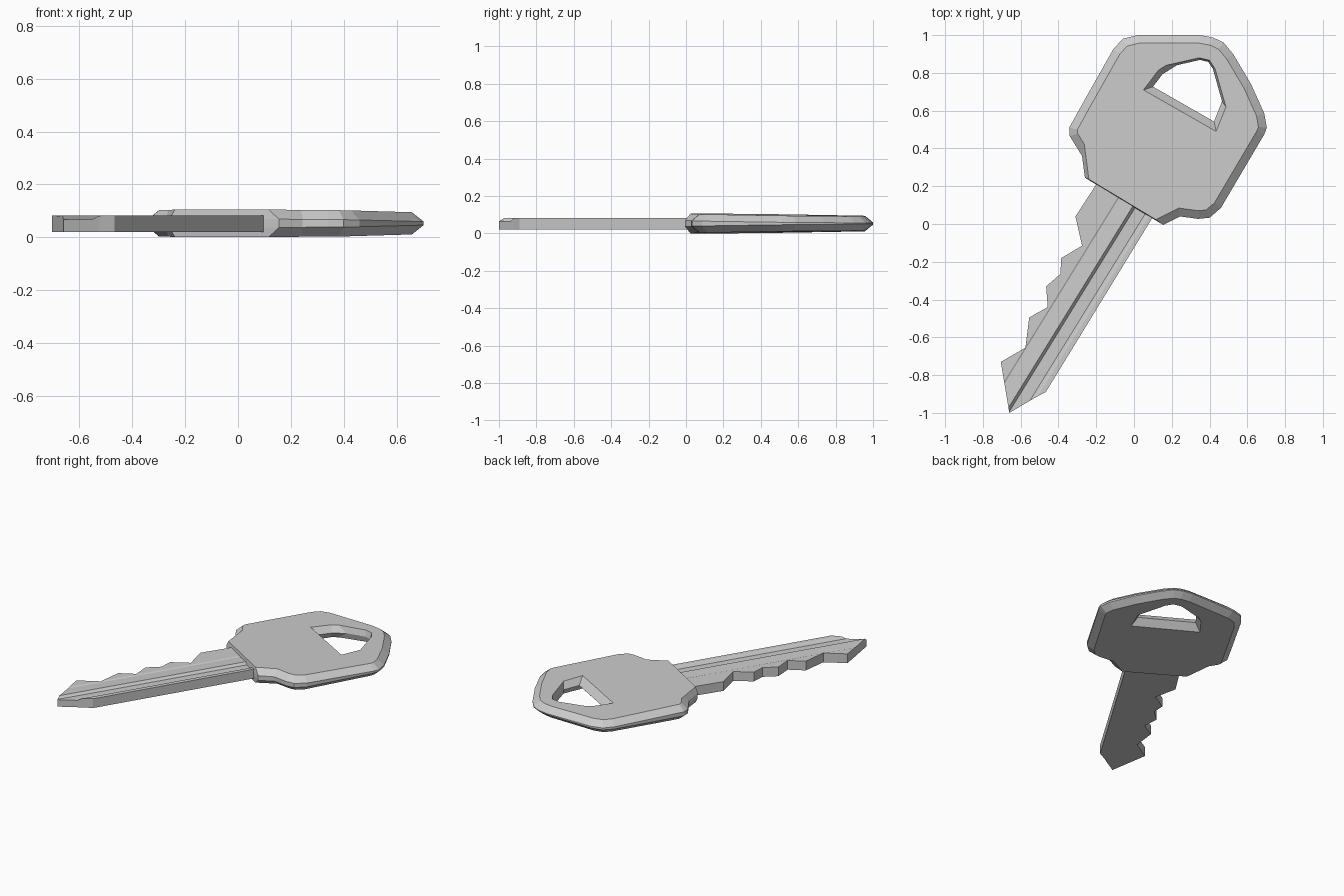
import bpy, bmesh
from mathutils import Vector
from mathutils.geometry import intersect_line_line_2d  # noqa: F401

if "Cube" in bpy.data.objects:
    bpy.data.objects.remove(bpy.data.objects["Cube"])

AXIS = Vector((0.525, 0.851))          # direction of the key, tip to head
SIDE = Vector((0.851, -0.525))         # across the blade
MID_Z = 0.0525


def offset(points, dists):
    """Move every edge of a counter-clockwise loop inward and re-intersect."""
    n, out = len(points), []
    P = [Vector(p) for p in points]
    for i in range(n):
        a, b, c = P[i - 1], P[i], P[(i + 1) % n]
        d1, d2 = (b - a).normalized(), (c - b).normalized()
        n1, n2 = Vector((-d1.y, d1.x)), Vector((-d2.y, d2.x))
        p, q = b + n1 * dists[i - 1], b + n2 * dists[i]
        den = d1.x * d2.y - d1.y * d2.x
        w = q - p
        out.append((p + q) / 2 if abs(den) < 0.05
                   else p + d1 * ((w.x * d2.y - w.y * d2.x) / den))
    return out


def finish(bm, name):
    bmesh.ops.recalc_face_normals(bm, faces=bm.faces)
    me = bpy.data.meshes.new(name)
    bm.to_mesh(me)
    bm.free()
    ob = bpy.data.objects.new(name, me)
    bpy.context.collection.objects.link(ob)
    return ob


def ring(bm, points, half):
    """Closed edge loop whose height above the mid plane tapers along the key."""
    vs = [bm.verts.new((p[0], p[1], MID_Z + half(Vector(p[:2]).dot(AXIS) - 0.075)))
          for p in points]
    es = [bm.edges.new((vs[i - 1], vs[i])) for i in range(len(vs))]
    return vs, es


def skin(bm, rings):
    for (a, _), (b, _) in zip(rings, rings[1:]):
        for i in range(len(a)):
            bm.faces.new((a[i - 1], a[i], b[i], b[i - 1]))


# Head: bevelled plate with a bevelled hole (outlines counter-clockwise)
outline = [(-0.26, 0.245), (0.155, -0.005), (0.245, 0.04), (0.34, 0.027),
           (0.40, 0.033), (0.46, 0.085), (0.69, 0.475), (0.703, 0.51),
           (0.69, 0.585), (0.62, 0.74), (0.525, 0.90), (0.475, 0.96),
           (0.42, 0.987), (0.35, 1.0), (0.02, 1.0), (-0.06, 0.98),
           (-0.11, 0.925), (-0.26, 0.66), (-0.343, 0.51), (-0.34, 0.465),
           (-0.275, 0.36)]
hole = [(0.05, 0.71), (0.435, 0.49), (0.487, 0.62), (0.43, 0.82),
        (0.40, 0.867), (0.345, 0.88), (0.17, 0.84), (0.13, 0.815)]
inset = [0.004] + [0.043] * (len(outline) - 2) + [0.02]
top_outline = offset(outline, inset)
hole_mid = offset(hole, [-d for d in (-0.04, -0.03, -0.012, -0.01, -0.01, -0.012, -0.03, -0.03)])


def face_h(t):
    return 0.0525 - 0.015 * t


def edge_h(t):
    return 0.016 - 0.013 * t


bm = bmesh.new()
outer = [ring(bm, top_outline, face_h), ring(bm, outline, edge_h),
         ring(bm, outline, lambda t: -edge_h(t)),
         ring(bm, top_outline, lambda t: -face_h(t))]
inner = [ring(bm, hole, face_h), ring(bm, hole_mid, lambda t: 0.0),
         ring(bm, hole, lambda t: -face_h(t))]
for k in (0, -1):
    bmesh.ops.triangle_fill(bm, use_beauty=True, edges=outer[k][1] + inner[k][1])
skin(bm, outer)
skin(bm, inner)
finish(bm, "key_head")

# Blade: toothed plate, cut lengthwise and pressed down into grooves on top
blade = [(-0.19, 0.225), (-0.31, 0.04), (-0.275, -0.115), (-0.385, -0.18),
         (-0.39, -0.265), (-0.465, -0.33), (-0.457, -0.44), (-0.555, -0.495),
         (-0.575, -0.655), (-0.705, -0.73), (-0.66, -1.0), (-0.525, -0.92),
         (-0.467, -0.89), (0.105, 0.045)]
profile = [(-0.5, 0.083), (-0.147, 0.083), (-0.14, 0.079), (-0.055, 0.083),
           (-0.04, 0.067), (0.022, 0.067), (0.034, 0.08), (0.045, 0.083), (0.5, 0.083)]


def top_z(u):
    for (u0, z0), (u1, z1) in zip(profile, profile[1:]):
        if u <= u1:
            return z0 + (z1 - z0) * (u - u0) / (u1 - u0)
    return profile[-1][1]


bm = bmesh.new()
base = bm.faces.new([bm.verts.new((x, y, 0.02)) for x, y in blade])
top = bmesh.ops.extrude_face_region(bm, geom=[base], use_keep_orig=True)["geom"]
bmesh.ops.translate(bm, vec=(0, 0, 0.063),
                    verts=[g for g in top if isinstance(g, bmesh.types.BMVert)])
bmesh.ops.triangulate(bm, faces=bm.faces[:])
for u, _ in profile[1:-1]:
    bmesh.ops.bisect_plane(bm, geom=bm.verts[:] + bm.edges[:] + bm.faces[:],
                           plane_co=(SIDE * u).to_3d(), plane_no=SIDE.to_3d())
for v in bm.verts:
    if v.co.z > 0.08:
        v.co.z = top_z(v.co.xy.dot(SIDE))
finish(bm, "key_blade")
